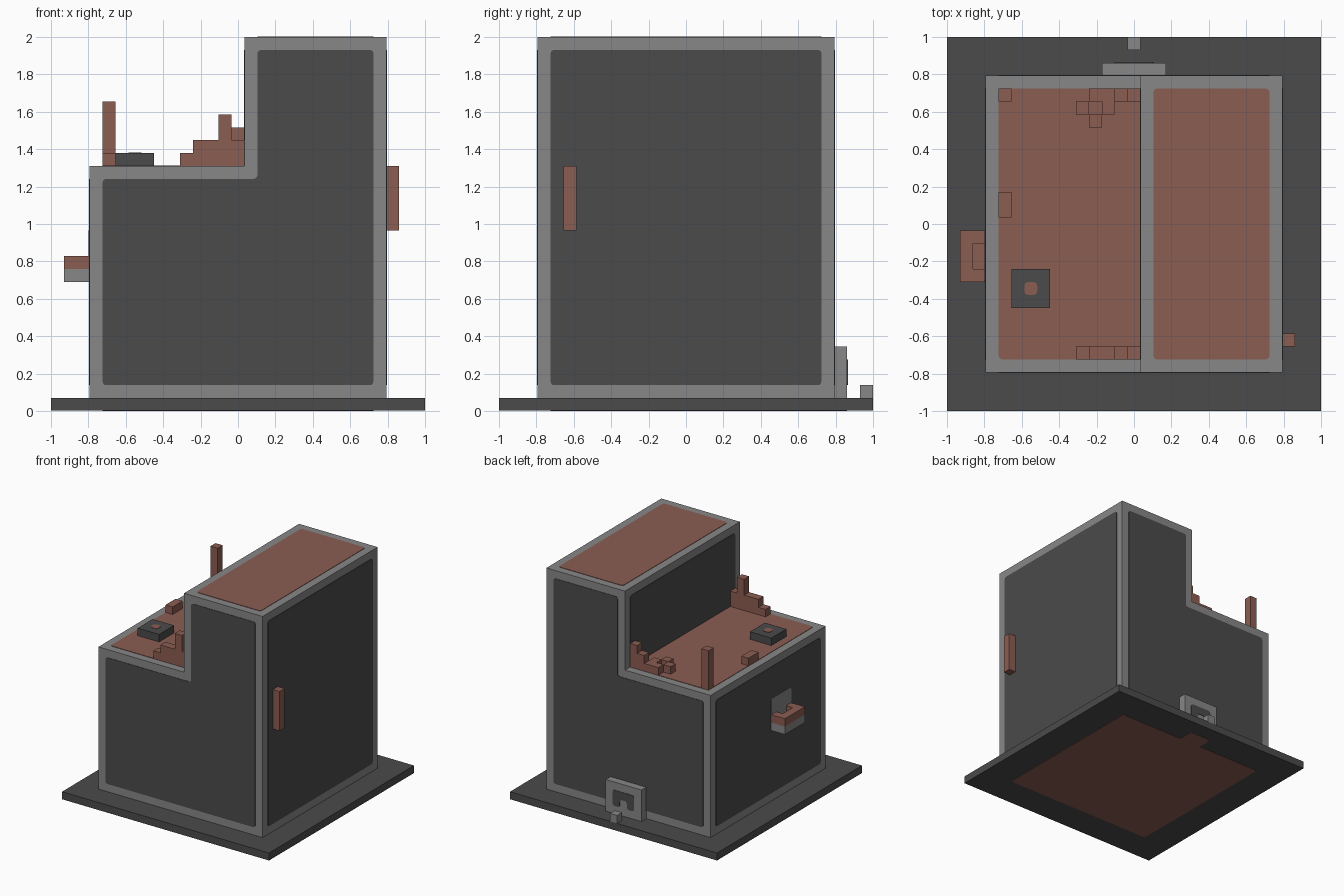
import bpy
import bmesh
from mathutils import Matrix, Vector

cube = bpy.data.objects.get("Cube")
if cube:
    bpy.data.objects.remove(cube, do_unlink=True)

# Everything is laid out on a grid of cells, 29 cells to a side
N = 29
U = 2 / N
THICK = 0.05  # panel thickness in cells


def material(name, rgb):
    m = bpy.data.materials.new(name)
    m.use_nodes = True
    m.diffuse_color = (*rgb, 1)
    m.node_tree.nodes["Principled BSDF"].inputs["Base Color"].default_value = (*rgb, 1)
    return m


GREY = material("trim grey", (0.245, 0.245, 0.245))
DARK = material("wall charcoal", (0.07, 0.07, 0.07))
BROWN = material("roof brown", (0.26, 0.11, 0.085))


def finish(name, bm, mat):
    """Turn grid cells into model units and link the part."""
    bm.transform(Matrix.Scale(U, 4) @ Matrix.Translation((-N / 2, -N / 2, 0)))
    bmesh.ops.recalc_face_normals(bm, faces=bm.faces)
    mesh = bpy.data.meshes.new(name)
    bm.to_mesh(mesh)
    bm.free()
    mesh.materials.append(mat)
    obj = bpy.data.objects.new(name, mesh)
    bpy.context.collection.objects.link(obj)
    return obj


def prism(name, outline, mat, origin, u, v, depth, rounding=0):
    """Extrude a flat outline along u x v, with optional rounded corners."""
    u, v = Vector(u), Vector(v)
    n = u.cross(v)
    bm = bmesh.new()
    bm.faces.new([bm.verts.new((a, b, 0)) for a, b in outline])
    if rounding:
        bmesh.ops.bevel(bm, geom=bm.verts[:], offset=rounding, segments=3,
                        profile=0.5, affect='VERTICES')
    ext = bmesh.ops.extrude_face_region(bm, geom=bm.faces[:])
    top = [g for g in ext["geom"] if isinstance(g, bmesh.types.BMVert)]
    bmesh.ops.translate(bm, verts=top, vec=(0, 0, depth))
    frame = Matrix((u, v, n)).transposed().to_4x4()
    bm.transform(Matrix.Translation(origin) @ frame)
    return finish(name, bm, mat)


def rect(a0, a1, b0, b1):
    return [(a0, b0), (a1, b0), (a1, b1), (a0, b1)]


def box(name, x, y, z, mat):
    return prism(name, rect(*x, *y), mat, (0, 0, z[0]), (1, 0, 0), (0, 1, 0), z[1] - z[0])


def panel(name, outline, mat, side, at, depth=THICK):
    """Thin painted plate lying on the surface that faces the given side."""
    origin, u, v = {
        "front": ((0, at, 0), (1, 0, 0), (0, 0, 1)),
        "back": ((N, at, 0), (-1, 0, 0), (0, 0, 1)),
        "left": ((at, 0, 0), (0, 1, 0), (0, 0, 1)),
        "right": ((at, N, 0), (0, -1, 0), (0, 0, 1)),
        "up": ((0, 0, at), (1, 0, 0), (0, 1, 0)),
        "down": ((N, 0, at), (-1, 0, 0), (0, 1, 0)),
    }[side]
    return prism(name, outline, mat, origin, u, v, depth, 0.3)


def flip(outline):
    """Mirror an outline for panels seen from the far side."""
    return [(N - a, b) for a, b in reversed(outline)]


# Ground slab with a painted underside
box("ground_slab", (0, N), (0, N), (THICK, 1), DARK)
underside = [(4, 4), (25, 4), (25, 25), (16, 25), (16, 27), (13, 27), (13, 25), (4, 25)]
panel("underside_panel", underside, BROWN, "down", THICK)

# Stepped house body
body = [(3, 1), (26, 1), (26, 29), (15, 29), (15, 19), (3, 19)]
prism("house_body", body, GREY, (0, 26, 0), (1, 0, 0), (0, 0, 1), 23)

# Wall panels framed by the grey trim
gable = [(4, 2), (25, 2), (25, 28), (16, 28), (16, 18), (4, 18)]
panel("front_panel", gable, DARK, "front", 3)
panel("back_panel", flip(gable), DARK, "back", 26)
panel("tall_side_panel", rect(4, 25, 2, 28), DARK, "left", 26)
panel("low_side_panel", rect(4, 25, 2, 18), DARK, "right", 3)
panel("step_wall_panel", rect(4, 25, 18.5, 28), DARK, "right", 15)

# Roof panels
panel("upper_roof_panel", rect(16, 25, 4, 25), BROWN, "up", 29)
panel("lower_roof_panel", rect(4, 15.5, 4, 25), BROWN, "up", 19)

# Balcony: grey floor, brown top with three railing sides, doorway behind
box("balcony_floor", (1, 3), (10, 14), (10, 11), GREY)
box("balcony_deck", (2, 3), (11, 13), (11, 11 + THICK), BROWN)
box("balcony_outer_rail", (1, 2), (10, 14), (11, 12), BROWN)
for side, y in (("front", 10), ("back", 13)):
    box(f"balcony_{side}_rail", (2, 3), (y, y + 1), (11, 12), BROWN)
panel("balcony_doorway", flip(rect(10, 14, 11, 14)), GREY, "right", 3, 2 * THICK)

# Sign hanging on the tall side
box("side_sign", (26, 27), (5, 6), (14, 19), BROWN)

# Rear entrance with painted arch, and a small post
box("rear_entrance", (12, 17), (26, 27), (1, 5), GREY)
arch = [(13, 2), (14, 2), (14, 3), (15, 3), (15, 2), (16, 2), (16, 4), (13, 4)]
panel("rear_arch", flip(arch), DARK, "back", 27)
box("rear_post", (14, 15), (28, 29), (1, 2), GREY)

# Objects on the lower roof
box("roof_pole", (4, 5), (24, 25), (19, 24), BROWN)
box("roof_brick", (4, 5), (15, 17), (19, 20), BROWN)
box("roof_vent", (5, 8), (8, 11), (19, 20), DARK)
panel("roof_vent_cap", rect(6, 7, 9, 10), BROWN, "up", 20)

# Broken wall remains: (start, end, height) columns
for name, y, columns in (
    ("front_ruin", 4, ((10, 11, 1), (11, 13, 2), (13, 14, 4), (14, 15, 2))),
    ("back_ruin", 24, ((11, 13, 1), (13, 14, 2), (14, 15, 3))),
):
    for i, (x0, x1, h) in enumerate(columns):
        box(f"{name}_{i + 1}", (x0, x1), (y, y + 1), (19, 19 + h), BROWN)

# Loose bricks around a gap beside the back ruin
for i, (x, y) in enumerate(((10, 23), (12, 23), (11, 22))):
    box(f"loose_brick_{i + 1}", (x, x + 1), (y, y + 1), (19, 20), BROWN)
